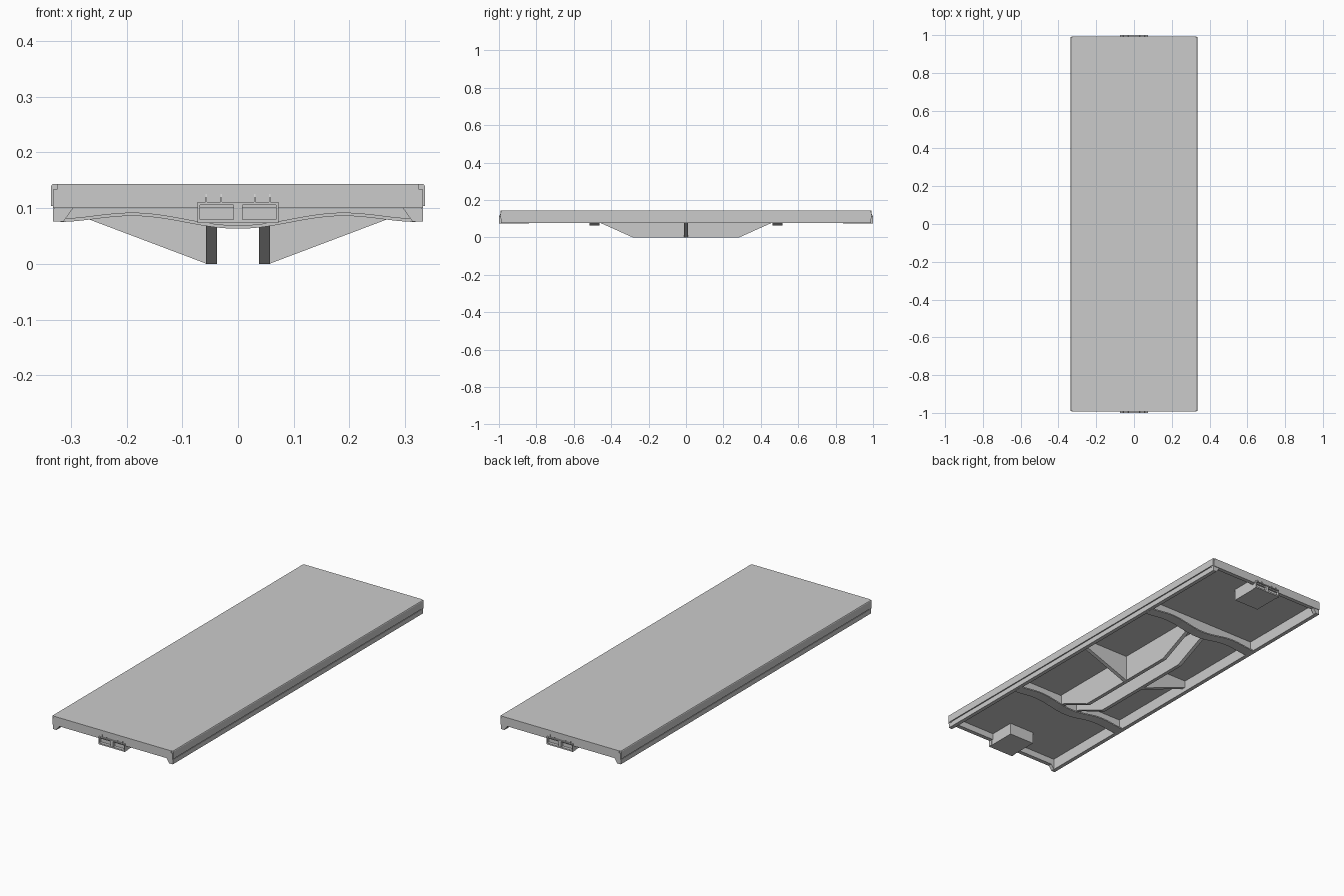
import bpy, bmesh, math
from mathutils import Vector

if "Cube" in bpy.data.objects:
    bpy.data.objects.remove(bpy.data.objects["Cube"])


def prism(name, pts, axis, a, b):
    """Extrude a 2D outline along an axis: 'y' uses (x, z), 'x' uses (y, z)."""
    def co(p, t):
        return Vector((p[0], t, p[1])) if axis == 'y' else Vector((t, p[0], p[1]))
    bm = bmesh.new()
    lo = [bm.verts.new(co(p, a)) for p in pts]
    hi = [bm.verts.new(co(p, b)) for p in pts]
    n = len(pts)
    bm.faces.new(lo)
    bm.faces.new(hi[::-1])
    for i in range(n):
        j = (i + 1) % n
        bm.faces.new((lo[i], hi[i], hi[j], lo[j]))
    bmesh.ops.recalc_face_normals(bm, faces=bm.faces)
    me = bpy.data.meshes.new(name)
    bm.to_mesh(me)
    bm.free()
    ob = bpy.data.objects.new(name, me)
    bpy.context.collection.objects.link(ob)
    return ob


def box(name, x0, x1, y0, y1, z0, z1):
    return prism(name, [(x0, z0), (x1, z0), (x1, z1), (x0, z1)], 'y',
                 min(y0, y1), max(y0, y1))


TOP, CEIL, END = 0.143, 0.132, 0.993

# deck plate
box("deck", -0.325, 0.325, -END, END, CEIL, TOP)

# side sills with upper lip, shallow groove and lower rail
sill = [(0.325, TOP), (0.333, TOP), (0.335, 0.140), (0.335, 0.104), (0.329, 0.104),
        (0.329, 0.099), (0.332, 0.099), (0.332, 0.076), (0.312, 0.076), (0.312, CEIL),
        (0.325, CEIL)]
for s in (-1, 1):
    prism("side_sill", [(s * x, z) for x, z in sill], 'y', -0.99, 0.99)

# fishbelly centre sills
belly = [(-0.475, CEIL), (-0.475, 0.08), (-0.455, 0.076), (-0.285, 0),
         (0.285, 0), (0.455, 0.076), (0.475, 0.08), (0.475, CEIL)]
for s in (-1, 1):
    prism("centre_sill", belly, 'x', s * 0.038, s * 0.057)
    # tapered cross brackets at mid length
    prism("cross_bracket", [(s * x, z) for x, z in
          [(0.056, 0), (0.26, 0.077), (0.315, 0.098), (0.315, CEIL), (0.056, CEIL)]],
          'y', -0.01, 0.01)


# curved cross bearers: wavy flange under a thin web
def wave(x):
    a = abs(x)
    if a < 0.19:
        return 0.0755 - 0.0115 * math.cos(math.pi * a / 0.19) - 0.001
    return 0.0805 + 0.0055 * math.cos(math.pi * (a - 0.19) / 0.135)


xs = [-0.318 + 0.636 * i / 32 for i in range(33)]
low = [(x, wave(x)) for x in xs]
up = [(x, wave(x) + 0.006) for x in xs]
for s in (-1, 1):
    prism("bearer_flange", low + up[::-1], 'y', s * 0.463, s * 0.517)
    prism("bearer_web", up + [(0.318, CEIL), (-0.318, CEIL)], 'y', s * 0.480, s * 0.500)

# end details, repeated at both ends
for e in (-1, 1):
    box("end_beam", -0.332, 0.332, e * 0.972, e * END, 0.1, CEIL + 0.001)
    box("coupler_box", -0.07, 0.07, e * 0.84, e * 0.985, 0.073, CEIL)
    # coupler frame around a recess with a central post
    box("coupler_frame_top", -0.073, 0.073, e * 0.98, e * 1.0, 0.106, 0.111)
    box("coupler_frame_bottom", -0.073, 0.073, e * 0.98, e * 1.0, 0.073, 0.080)
    box("coupler_post", -0.008, 0.008, e * 0.98, e * 0.998, 0.080, 0.106)
    for s in (-1, 1):
        box("coupler_frame_side", *sorted((s * 0.068, s * 0.073)), e * 0.98, e * 1.0, 0.080, 0.106)
        # ribs above the coupler
        for x in (0.03, 0.057):
            prism("coupler_rib", [(e * 0.99, 0.111), (e * 1.0, 0.111), (e * 0.993, 0.125),
                                  (e * 0.99, 0.125)], 'x', s * x - 0.001, s * x + 0.001)
        # corner gussets between end beam and side sill
        prism("corner_gusset", [(s * 0.313, 0.076), (s * 0.313, 0.101), (s * 0.295, 0.101)],
              'y', e * 0.972, e * 0.99)
